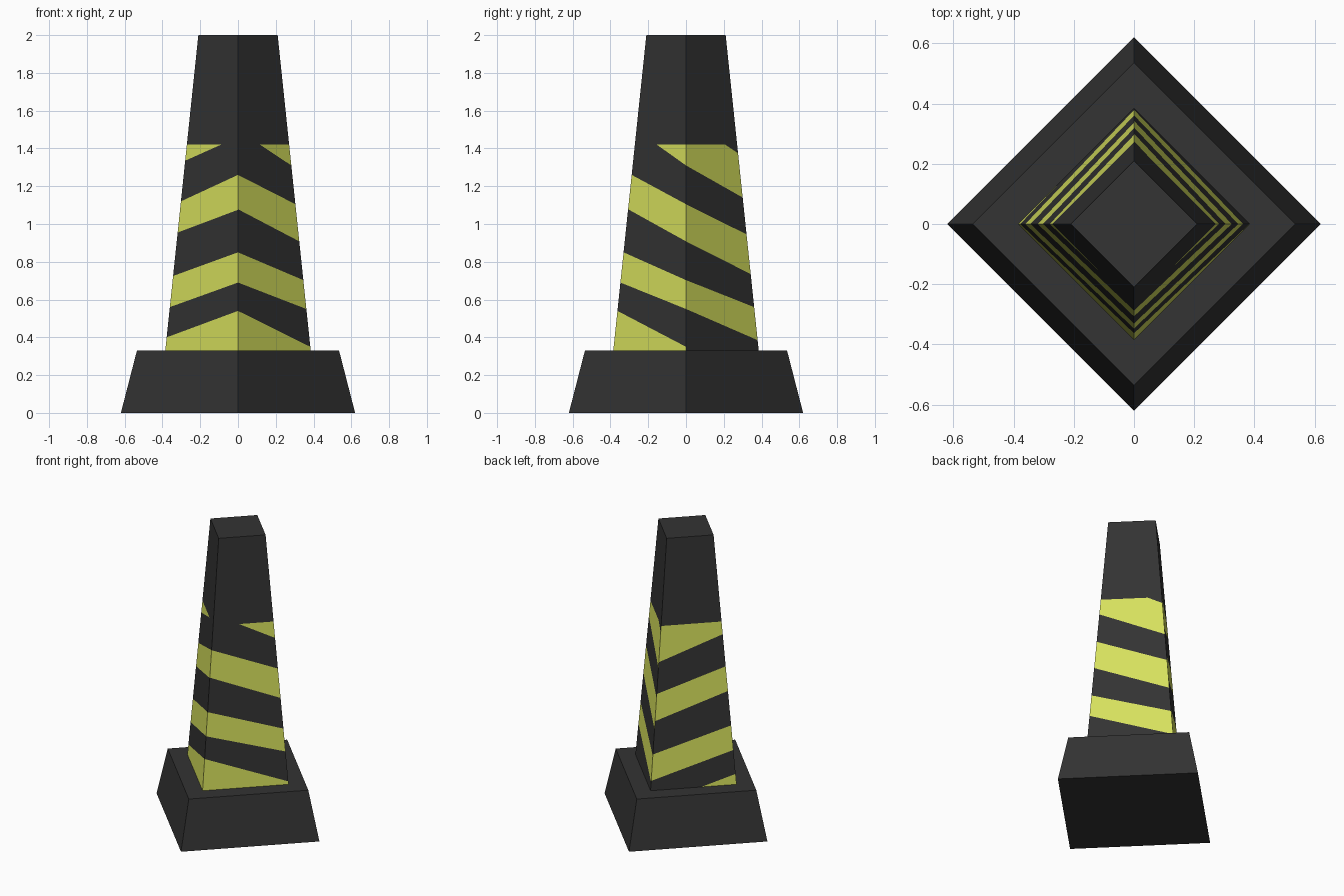
import bpy, bmesh
from mathutils import Vector

if "Cube" in bpy.data.objects:
    bpy.data.objects.remove(bpy.data.objects["Cube"])


def material(name, rgb):
    m = bpy.data.materials.new(name)
    m.diffuse_color = (*rgb, 1.0)
    m.use_nodes = True
    m.node_tree.nodes["Principled BSDF"].inputs["Base Color"].default_value = m.diffuse_color
    return m


black = material("rubber black", (0.033, 0.033, 0.033))
yellow = material("hazard yellow", (0.68, 0.75, 0.11))

BASE_TOP, TOP, STRIPE_TOP = 0.33, 2.0, 1.42
R_LOW, R_HIGH = 0.385, 0.21

# base: square frustum standing corner-on
bm = bmesh.new()
rings = []
for r, z in ((0.62, 0.0), (0.535, BASE_TOP)):
    rings.append([bm.verts.new((x * r, y * r, z))
                  for x, y in ((-1, 0), (0, -1), (1, 0), (0, 1))])
for i in range(4):
    j = (i + 1) % 4
    bm.faces.new((rings[0][i], rings[0][j], rings[1][j], rings[1][i]))
bm.faces.new(rings[0][::-1])
bm.faces.new(rings[1])
mesh = bpy.data.meshes.new("base")
bm.to_mesh(mesh)
bm.free()
mesh.materials.append(black)
bpy.context.collection.objects.link(bpy.data.objects.new("base", mesh))

# corners of the shaft, and per side the yellow bands:
# (low left, low right, high left, high right) seen from outside
LEFT, FRONT, RIGHT, BACK = (Vector(v) for v in
                            ((-1, 0, 0), (0, -1, 0), (1, 0, 0), (0, 1, 0)))
SIDES = [
    (LEFT, FRONT, [(0.2, 0.33, 0.40, 0.54), (0.56, 0.69, 0.725, 0.85),
                   (0.955, 1.075, 1.12, 1.26), (1.335, 1.46, 1.6, 1.7)]),
    (FRONT, RIGHT, [(0.32, 0.2, 0.54, 0.35), (0.69, 0.55, 0.85, 0.703),
                    (1.078, 0.908, 1.26, 1.105), (1.497, 1.31, 1.7, 1.6)]),
    (RIGHT, BACK, [(0.55, 0.385, 0.703, 0.56), (0.908, 0.735, 1.105, 0.945),
                   (1.31, 1.14, 1.56, 1.375)]),
    (BACK, LEFT, [(0.22, 0.2, 0.225, 0.40), (0.395, 0.56, 0.57, 0.725),
                  (0.79, 0.955, 0.97, 1.12), (1.18, 1.335, 1.6, 1.7)]),
]


def on_corner(c, z):
    t = (z - BASE_TOP) / (TOP - BASE_TOP)
    return c * (R_LOW + (R_HIGH - R_LOW) * t) + Vector((0, 0, z))


# shaft: each side is one face cut along the stripe edges
bm = bmesh.new()
for a, b, bands in SIDES:
    pts = [on_corner(a, BASE_TOP), on_corner(b, BASE_TOP),
           on_corner(b, TOP), on_corner(a, TOP)]
    old = set(bm.faces)
    face = bm.faces.new([bm.verts.new(p) for p in pts])
    face.normal_update()
    normal = face.normal.copy()

    def plane(zl, zr):
        p, q = on_corner(a, zl), on_corner(b, zr)
        n = normal.cross(q - p).normalized()
        return p, (n if n.z > 0 else -n)

    cap = plane(STRIPE_TOP, STRIPE_TOP)
    pairs = [(plane(l0, r0), plane(l1, r1)) for l0, r0, l1, r1 in bands]
    for co, no in [cap] + [pl for pair in pairs for pl in pair]:
        mine = [f for f in bm.faces if f not in old]
        geom = list({e for f in mine for e in f.edges} |
                    {v for f in mine for v in f.verts}) + mine
        bmesh.ops.bisect_plane(bm, geom=geom, dist=1e-5,
                               plane_co=co, plane_no=no)
    for f in bm.faces:
        if f in old:
            continue
        c = f.calc_center_median()

        def above(pl):
            return (c - pl[0]).dot(pl[1]) > 0

        inside = any(above(lo) and not above(hi) for lo, hi in pairs)
        f.material_index = int(inside and not above(cap))

# flat top of the shaft
bm.faces.new([bm.verts.new(on_corner(c, TOP)) for c in (LEFT, FRONT, RIGHT, BACK)])
bmesh.ops.remove_doubles(bm, verts=bm.verts[:], dist=1e-4)
mesh = bpy.data.meshes.new("striped_shaft")
bm.to_mesh(mesh)
bm.free()
mesh.materials.append(black)
mesh.materials.append(yellow)
bpy.context.collection.objects.link(bpy.data.objects.new("striped_shaft", mesh))
